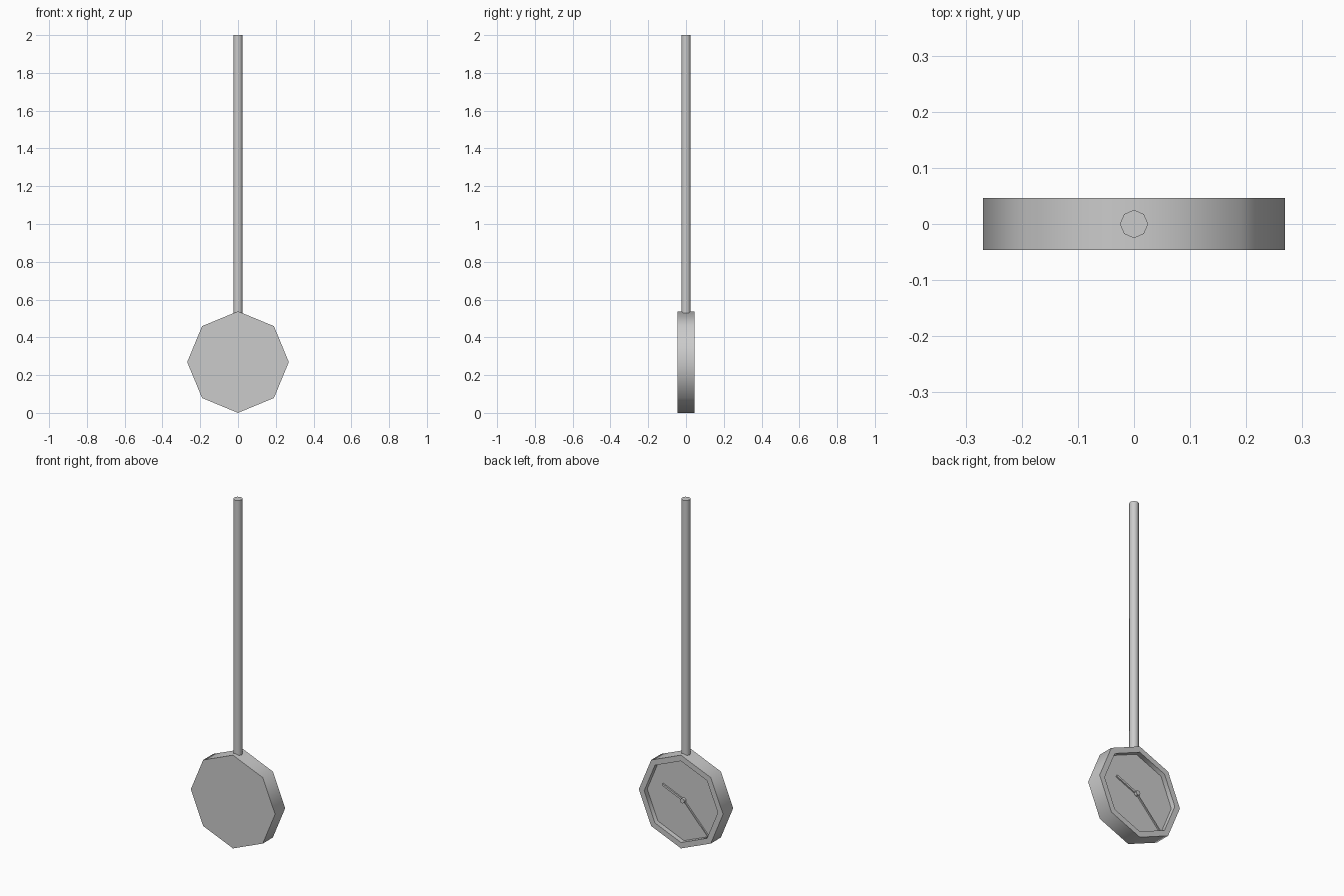
import bpy, bmesh, math
from mathutils import Vector

if "Cube" in bpy.data.objects:
    bpy.data.objects.remove(bpy.data.objects["Cube"])

R, HALF = 0.269, 0.046       # case radius and half thickness
OPENING, FLOOR = 0.235, 0.018  # dial opening radius and dial plane in y
CZ = R                       # height of the case centre

grey = bpy.data.materials.new("grey_metal")
grey.diffuse_color = (0.6, 0.6, 0.6, 1)
grey.use_nodes = True
grey.node_tree.nodes["Principled BSDF"].inputs["Base Color"].default_value = grey.diffuse_color


def finish(bm, name, smooth=False):
    bmesh.ops.recalc_face_normals(bm, faces=bm.faces)
    me = bpy.data.meshes.new(name)
    bm.to_mesh(me)
    bm.free()
    me.materials.append(grey)
    ob = bpy.data.objects.new(name, me)
    bpy.context.collection.objects.link(ob)
    if smooth:
        bpy.ops.object.select_all(action='DESELECT')
        ob.select_set(True)
        bpy.context.view_layer.objects.active = ob
        bpy.ops.object.shade_smooth_by_angle(angle=math.radians(50))
    return ob


def octagon(bm, point):
    return [bm.verts.new(point(math.cos(i * math.pi / 4), math.sin(i * math.pi / 4)))
            for i in range(8)]


def lathe(name, profile, point, smooth=True):
    """Eight-sided solid through (radius, offset) rings, capped at both ends."""
    bm = bmesh.new()
    rings = [octagon(bm, lambda c, s: point(r * c, r * s, h)) for r, h in profile]
    for a, b in zip(rings, rings[1:]):
        for i in range(8):
            j = (i + 1) % 8
            bm.faces.new((a[i], a[j], b[j], b[i]))
    bm.faces.new(rings[0])
    bm.faces.new(rings[-1])
    return finish(bm, name, smooth)


def facing_back(a, b, h):
    return (a, h, CZ + b)


def upright(a, b, h):
    return (a, b, h)


# Octagonal case with a recessed dial on the back
lathe("clock_case", [(R, -HALF), (R, HALF), (OPENING, HALF), (OPENING, FLOOR)], facing_back)

# Hanging rod
lathe("hanging_rod", [(0.025, 0.52), (0.025, 2.0)], upright)

# Centre hub
lathe("hand_hub", [(0.014, FLOOR - 0.004), (0.014, FLOOR + 0.016)], facing_back)


# Clock hands
def hand(name, tip, width, y0, y1):
    d = Vector(tip)
    n = Vector((-d.y, d.x)).normalized() * width / 2
    bm = bmesh.new()
    base = [bm.verts.new((p.x, y0, CZ + p.y)) for p in (n, d + n, d - n, -n)]
    face = bm.faces.new(base)
    top = bmesh.ops.extrude_face_region(bm, geom=[face])["geom"]
    for v in top:
        if isinstance(v, bmesh.types.BMVert):
            v.co.y = y1
    finish(bm, name)


hand("minute_hand", (-0.160, -0.170), 0.007, FLOOR - 0.003, FLOOR + 0.008)
hand("hour_hand", (0.134, 0.056), 0.012, FLOOR - 0.003, FLOOR + 0.008)
